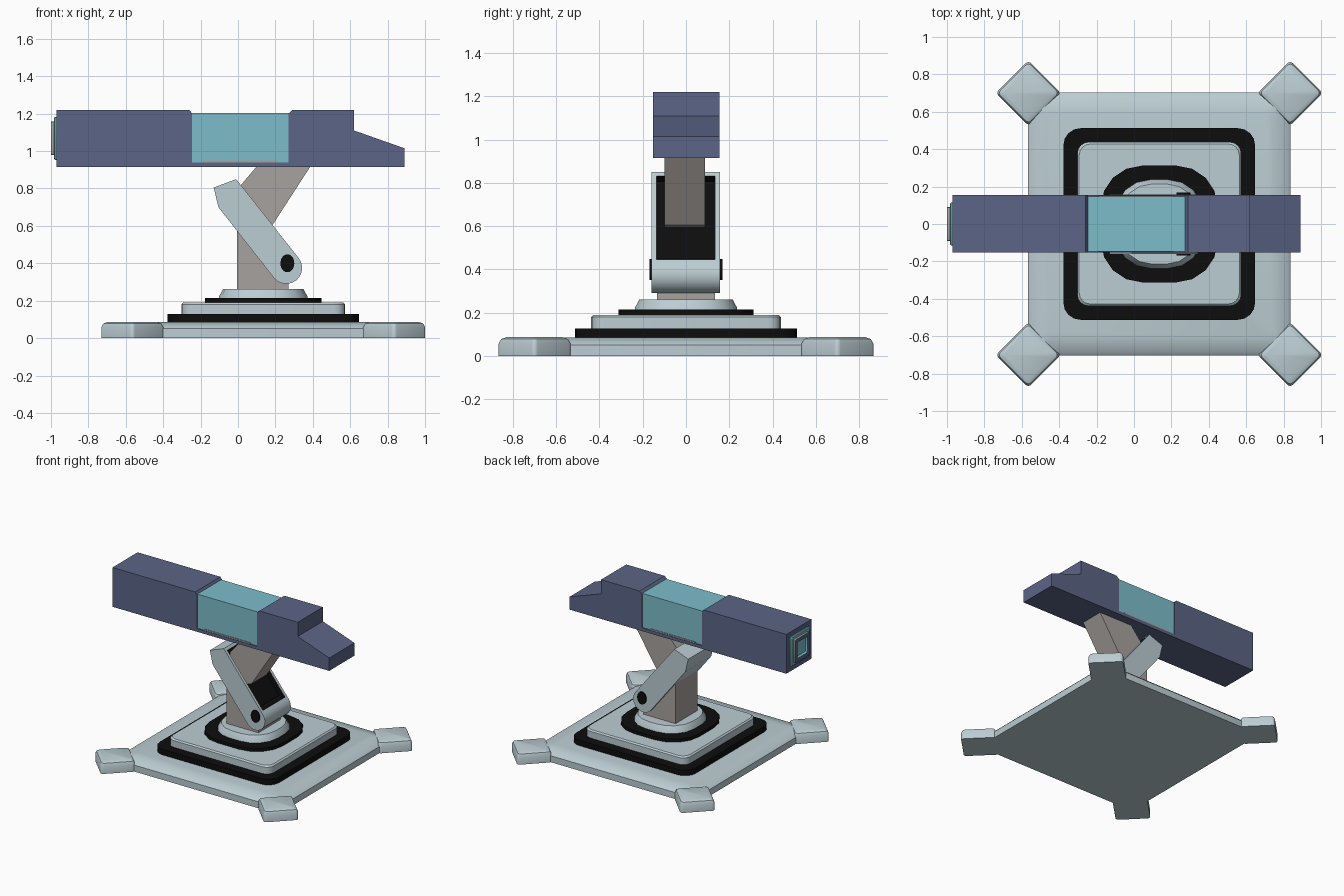
import bpy, bmesh
from math import pi, cos, sin, radians
from mathutils import Vector

cube = bpy.data.objects.get("Cube")
if cube:
    bpy.data.objects.remove(cube, do_unlink=True)


def material(name, rgb):
    m = bpy.data.materials.new(name)
    m.use_nodes = True
    m.diffuse_color = (*rgb, 1)
    m.node_tree.nodes["Principled BSDF"].inputs["Base Color"].default_value = (*rgb, 1)
    return m


PALE = material("pale grey", (0.50, 0.61, 0.65))
BLACK = material("rubber black", (0.004, 0.004, 0.004))
STONE = material("warm grey", (0.39, 0.36, 0.345))
BLUE = material("slate blue", (0.105, 0.13, 0.24))
CYAN = material("cyan", (0.20, 0.51, 0.60))
CX = 0.135  # centre of the base


def finish(name, bm, mats, location=(0, 0, 0), rotation=(0, 0, 0), smooth=True):
    bmesh.ops.recalc_face_normals(bm, faces=bm.faces)
    mesh = bpy.data.meshes.new(name)
    bm.to_mesh(mesh)
    bm.free()
    for m in mats:
        mesh.materials.append(m)
    ob = bpy.data.objects.new(name, mesh)
    bpy.context.collection.objects.link(ob)
    ob.location, ob.rotation_euler = location, rotation
    if smooth:
        bpy.ops.object.select_all(action='DESELECT')
        ob.select_set(True)
        bpy.context.view_layer.objects.active = ob
        bpy.ops.object.shade_smooth_by_angle(angle=radians(30))
    return ob


def loft(name, rings, mats, location, rotation=(0, 0, 0), seg=4, bands=None):
    """Stack rounded squares given as (half width, corner radius, height)."""
    bm = bmesh.new()
    loops = []
    for half, r, z in rings:
        loop = []
        for q in range(4):
            a0 = q * pi / 2
            mid = a0 + pi / 4
            k = (half - r) * 2 ** 0.5
            for i in range(seg + 1):
                a = a0 + i * pi / 2 / seg
                loop.append(bm.verts.new((k * cos(mid) + r * cos(a),
                                          k * sin(mid) + r * sin(a), z)))
        loops.append(loop)
    n = len(loops[0])
    for b, (lo, hi) in enumerate(zip(loops, loops[1:])):
        for i in range(n):
            f = bm.faces.new((lo[i], lo[(i + 1) % n], hi[(i + 1) % n], hi[i]))
            f.material_index = bands[b] if bands else 0
    bm.faces.new(loops[0])
    cap = bm.faces.new(loops[-1])
    cap.material_index = bands[-1] if bands else 0
    return finish(name, bm, mats, location, rotation)


def prism_mesh(profile, y0, y1):
    """Extrude an (x, z) outline from y0 to y1."""
    bm = bmesh.new()
    face = bm.faces.new([bm.verts.new((x, y0, z)) for x, z in profile])
    out = bmesh.ops.extrude_face_region(bm, geom=[face])
    verts = [g for g in out["geom"] if isinstance(g, bmesh.types.BMVert)]
    bmesh.ops.translate(bm, verts=verts, vec=(0, y1 - y0, 0))
    bmesh.ops.recalc_face_normals(bm, faces=bm.faces)
    return bm


def prism(name, profile, y0, y1, mat):
    return finish(name, prism_mesh(profile, y0, y1), [mat], smooth=False)


def rect(x0, x1, z0, z1):
    return [(x0, z0), (x1, z0), (x1, z1), (x0, z1)]


# Base slab with a gently sloping rim and four diagonal feet
loft("base_slab", [(0.703, 0.02, 0), (0.703, 0.02, 0.05), (0.685, 0.03, 0.068),
                   (0.60, 0.04, 0.085)], [PALE], (CX, 0, 0))
for side, sx in (("left", 1), ("right", -1)):
    for end, sy in (("front", -1), ("back", 1)):
        loft(f"{end}_{side}_foot",
             [(0.123, 0.02, 0), (0.123, 0.02, 0.058), (0.115, 0.02, 0.078), (0.098, 0.02, 0.087)],
             [PALE], (CX + sx * 0.70, sy * 0.70, 0), (0, 0, pi / 4))

# Stepped plinth with rubber gaskets
loft("lower_gasket", [(0.512, 0.09, 0.07), (0.512, 0.09, 0.128)], [BLACK], (CX, 0, 0))
loft("plinth_block", [(0.438, 0.06, 0.1), (0.438, 0.06, 0.18), (0.428, 0.06, 0.19)],
     [PALE], (CX, 0, 0))
loft("upper_gasket", [(0.312, 0.22, 0.18), (0.312, 0.22, 0.214)], [BLACK], (CX, 0, 0))
loft("post_collar", [(0.24, 0.19, 0.2), (0.235, 0.19, 0.225), (0.215, 0.18, 0.262)],
     [PALE], (CX, 0, 0))

# Post
prism("post", [(-0.005, 0.24), (0.27, 0.24), (0.27, 0.36), (-0.005, 0.64)],
      -0.135, 0.135, STONE)

# Lower arm: rounded at the pivot, with a black recessed channel on its upper face
pivot, radius = (0.258, 0.375), 0.085
arc = [(pivot[0] + radius * cos(radians(a)), pivot[1] + radius * sin(radians(a)))
       for a in range(39, -142, -15)]
bm = prism_mesh([(-0.105, 0.70), (-0.13, 0.805), (-0.01, 0.85)] + arc, -0.16, 0.158)
bm.normal_update()
up = Vector((0.78, 0, 0.62))
channel = max((f for f in bm.faces if f.normal.dot(up) > 0.97), key=lambda f: f.calc_area())
bmesh.ops.inset_region(bm, faces=[channel], thickness=0.033)
out = bmesh.ops.inset_region(bm, faces=[channel], thickness=0.001, depth=-0.04)
for f in [channel] + out["faces"]:
    f.material_index = 1
finish("lower_arm", bm, [PALE, BLACK])

# Pivot pin
bm = bmesh.new()
bmesh.ops.create_cone(bm, cap_ends=True, segments=24, radius1=1, radius2=1, depth=0.338)
bmesh.ops.scale(bm, vec=(0.037, 0.048, 1), verts=bm.verts)
finish("pivot_pin", bm, [BLACK], (0.264, 0, 0.40), (pi / 2, 0, 0))

# Upper arm
prism("upper_arm", [(0.11, 0.93), (0.395, 0.93), (0.185, 0.605), (0.12, 0.59),
                    (0.0, 0.72), (0.0, 0.80)], -0.10, 0.087, STONE)

# Long housing, notched for the cyan section
prism("housing", [(-0.97, 0.915), (0.89, 0.915), (0.89, 1.015), (0.62, 1.11), (0.62, 1.22),
                  (0.29, 1.22), (0.27, 1.20), (0.27, 0.94), (-0.245, 0.94), (-0.245, 1.20),
                  (-0.26, 1.22), (-0.97, 1.22)], -0.153, 0.155, BLUE)
prism("middle_section", rect(-0.247, 0.272, 0.935, 1.204), -0.146, 0.148, CYAN)
prism("middle_rail", rect(-0.19, 0.21, 0.935, 0.95), -0.150, 0.152, STONE)

# End opening: cyan surround, then a blue frame around a cyan recess
end = (-0.96, 0, 1.068)
turn = (0, -pi / 2, 0)
loft("end_surround", [(0.115, 0.01, 0), (0.115, 0.01, 0.018), (0.108, 0.01, 0.024)],
     [CYAN], end, turn, seg=2)
loft("end_frame", [(0.09, 0.008, 0.01), (0.09, 0.008, 0.04), (0.062, 0.006, 0.04),
                   (0.055, 0.006, 0.026)],
     [BLUE, CYAN, STONE], end, turn, seg=2, bands=[2, 0, 1])
